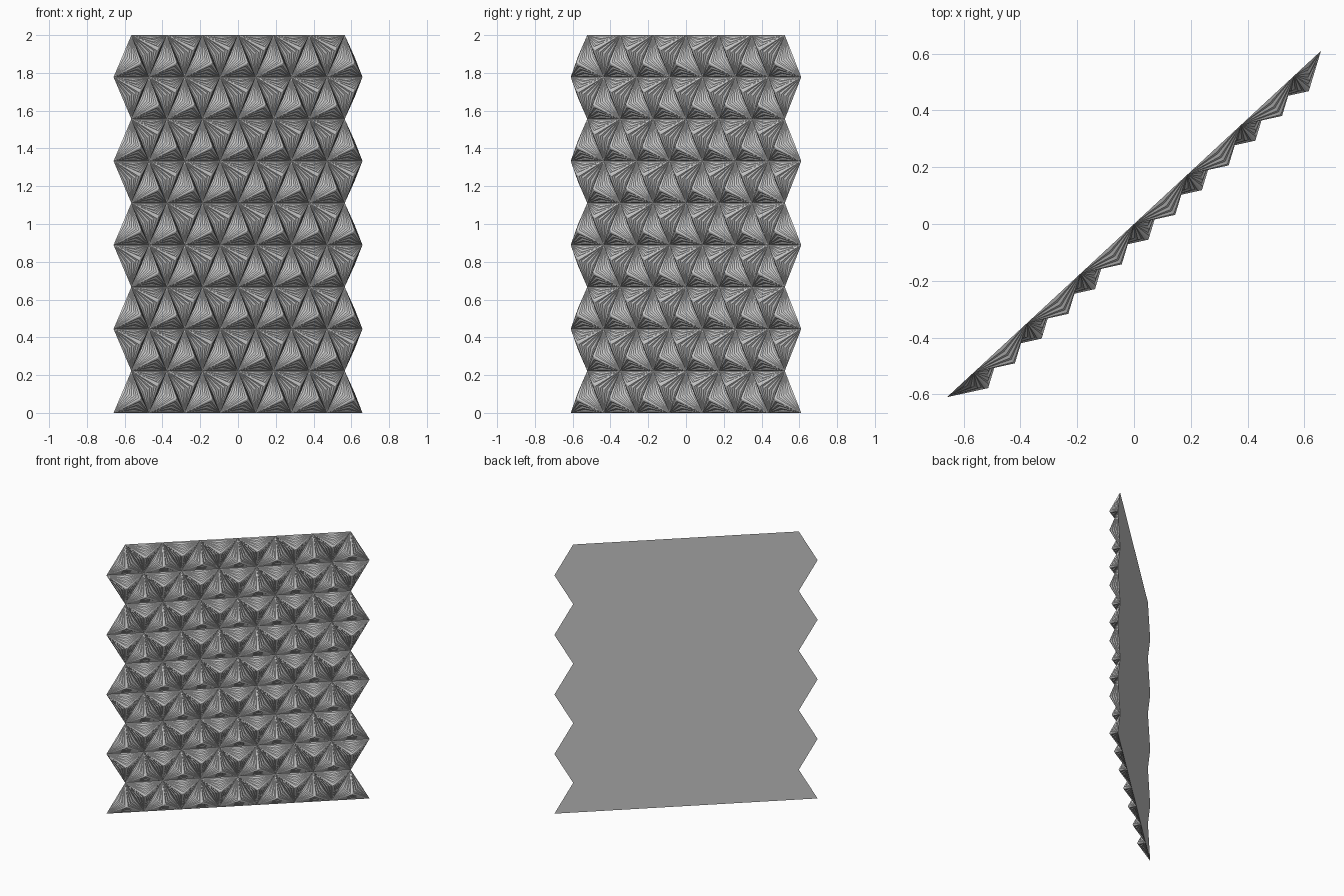
import bpy, bmesh, math
from mathutils import Vector

if "Cube" in bpy.data.objects:
    bpy.data.objects.remove(bpy.data.objects["Cube"])

ROWS, WIDE = 9, 7
H = 2.0 / ROWS                    # row height
S = H * 2 / math.sqrt(3)          # triangle side
PEAK = 0.075                      # relief depth
STEPS = 4                         # pleats between edge and peak
A = math.radians(42.8)            # panel turned about z
ALONG = Vector((math.cos(A), math.sin(A), 0))
OUT = Vector((math.sin(A), -math.cos(A), 0))


def place(u, z, d=0.0):
    return ALONG * u + Vector((0, 0, z)) + OUT * d


def row_points(r):
    n = WIDE - r % 2
    return [place((i - n / 2) * S, r * H) for i in range(n + 1)]


def make_object(name, bm):
    mesh = bpy.data.meshes.new(name)
    bm.to_mesh(mesh)
    bm.free()
    ob = bpy.data.objects.new(name, mesh)
    bpy.context.collection.objects.link(ob)
    return ob


def facet(bm, a, b, c, facing):
    if (b - a).cross(c - a).dot(facing) < 0:
        b, c = c, b
    bm.faces.new([bm.verts.new(p) for p in (a, b, c)])


def pleated_pyramid(bm, corners):
    """Three sides, each fanned from its corners to a stepped centre crease."""
    centre = sum(corners, Vector()) / 3
    for i in range(3):
        a, b = corners[i], corners[(i + 1) % 3]
        mid = (a + b) / 2
        crease = []
        for k in range(STEPS):
            for t, h in ((k, k), (k + 0.3, k + 0.65)):
                crease.append(mid.lerp(centre, t / STEPS) + OUT * PEAK * h / STEPS)
        crease.append(centre + OUT * PEAK)
        for p, q in zip(crease, crease[1:]):
            facet(bm, a, p, q, OUT)
            facet(bm, b, p, q, OUT)


# Relief front: up and down triangles in every row
rows = [row_points(r) for r in range(ROWS + 1)]
bm = bmesh.new()
for low, high in zip(rows, rows[1:]):
    for base, tips in ((low, high), (high, low)):
        shift = 0 if len(base) > len(tips) else 1
        for i in range(len(base) - 1):
            pleated_pyramid(bm, [base[i], base[i + 1], tips[i + shift]])
bmesh.ops.remove_doubles(bm, verts=bm.verts, dist=1e-5)
make_object("faceted_relief_panel", bm)

# Flat back with zigzag sides
bm = bmesh.new()
outline = [r[0] for r in rows] + [r[-1] for r in reversed(rows)]
back = bm.faces.new([bm.verts.new(p) for p in outline])
back.normal_update()
if back.normal.dot(OUT) > 0:
    back.normal_flip()
make_object("flat_back", bm)
